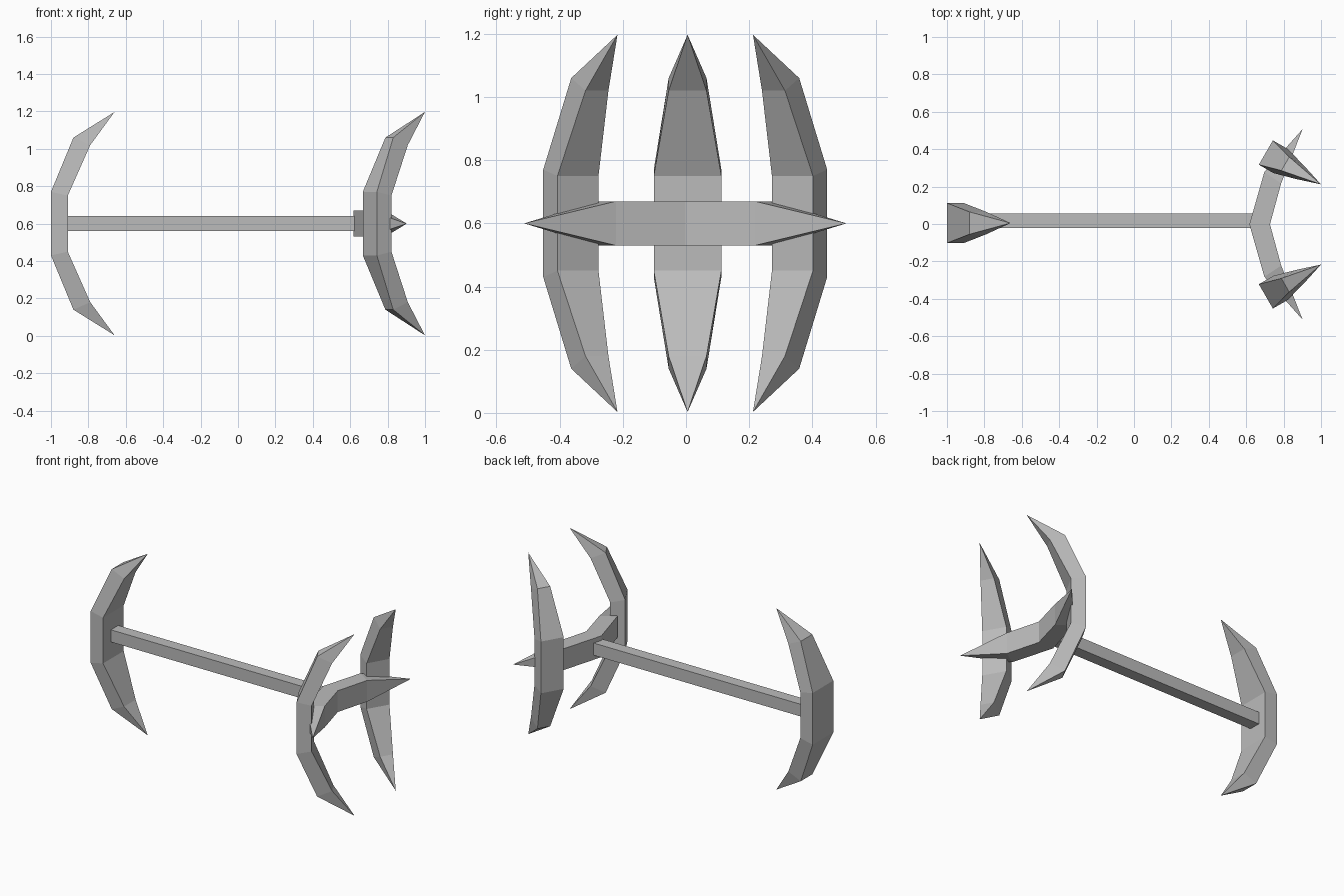
import bpy, bmesh, math
from mathutils import Matrix, Vector

if "Cube" in bpy.data.objects:
    bpy.data.objects.remove(bpy.data.objects["Cube"])

grey = bpy.data.materials.new("steel_grey")
grey.use_nodes = True
COLOUR = (0.5, 0.5, 0.5, 1)
grey.diffuse_color = COLOUR
grey.node_tree.nodes["Principled BSDF"].inputs["Base Color"].default_value = COLOUR


def finish(name, bm, matrix):
    bmesh.ops.transform(bm, matrix=matrix, verts=bm.verts)
    bmesh.ops.recalc_face_normals(bm, faces=bm.faces)
    mesh = bpy.data.meshes.new(name)
    bm.to_mesh(mesh)
    bm.free()
    mesh.materials.append(grey)
    obj = bpy.data.objects.new(name, mesh)
    bpy.context.collection.objects.link(obj)


def blade(name, stations, tip, matrix):
    """Pointed bar along z; stations hold outer (x, z), inner (x, z), half width."""
    bm = bmesh.new()
    rings = []
    lower = [((a, -b), (c, -d), w) for (a, b), (c, d), w in reversed(stations) if b > 0]
    for (ox, oz), (ix, iz), w in lower + stations:
        rings.append([bm.verts.new(p) for p in
                      ((ox, -w, oz), (ox, w, oz), (ix, w, iz), (ix, -w, iz))])
    for a, b in zip(rings, rings[1:]):
        for i in range(4):
            j = (i + 1) % 4
            bm.faces.new((a[i], a[j], b[j], b[i]))
    for ring, side in ((rings[0], -1), (rings[-1], 1)):
        point = bm.verts.new((tip[0], 0, side * tip[1]))
        for i in range(4):
            bm.faces.new((ring[i], ring[(i + 1) % 4], point))
    finish(name, bm, matrix)


def crescent(name, width, x, y, degrees):
    stations = [((0, 0.17), (0.09, 0.15), width),
                ((0.12, 0.46), (0.21, 0.42), width * 0.56)]
    place = Matrix.Translation((x, y, 0.6)) @ Matrix.Rotation(math.radians(degrees), 4, "Z")
    blade(name, stations, (0.34, 0.597), place)


# Upright crescent blades
crescent("end_blade", 0.107, -1.0, 0.005, 0)
crescent("front_blade", 0.075, 0.705, -0.387, 30)
crescent("back_blade", 0.075, 0.705, 0.382, -30)

# Horizontal bent crossbar with pointed ends
blade("crossbar",
      [((0, 0), (0.11, 0), 0.07), ((0.08, 0.28), (0.17, 0.22), 0.07)],
      (0.285, 0.51),
      Matrix.Translation((0.617, -0.002, 0.6)) @ Matrix.Rotation(math.pi / 2, 4, "X"))

# Square shaft
bm = bmesh.new()
bmesh.ops.create_cube(bm, size=1)
finish("shaft", bm, Matrix.Translation((-0.14, 0.017, 0.6))
       @ Matrix.Diagonal(Vector((1.56, 0.076, 0.08, 1))))
